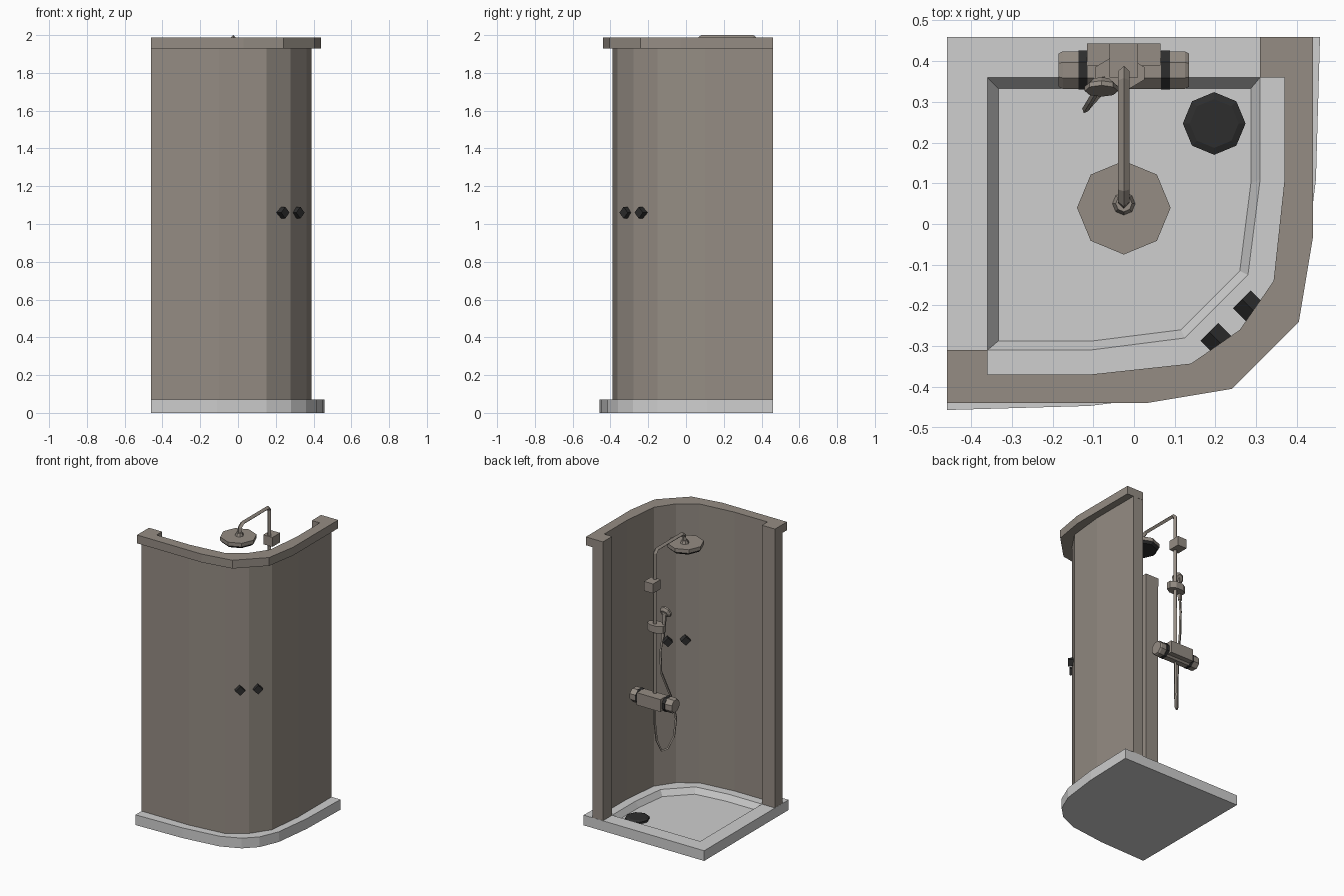
import bpy, bmesh, math
from mathutils import Vector, Matrix

if "Cube" in bpy.data.objects:
    bpy.data.objects.remove(bpy.data.objects["Cube"])


def material(name, color):
    m = bpy.data.materials.new(name)
    m.use_nodes = True
    m.diffuse_color = (*color, 1)
    m.node_tree.nodes["Principled BSDF"].inputs["Base Color"].default_value = (*color, 1)
    return m


METAL = material("warm grey metal", (0.30, 0.265, 0.23))
WHITE = material("white acrylic", (0.62, 0.62, 0.62))
BLACK = material("black trim", (0.027, 0.027, 0.027))


def loft(name, loops, mat, matrix=None):
    """Skin a stack of equal-length point loops and cap both ends."""
    bm = bmesh.new()
    rows = [[bm.verts.new(p) for p in loop] for loop in loops]
    n = len(rows[0])
    for a, b in zip(rows, rows[1:]):
        for i in range(n):
            j = (i + 1) % n
            bm.faces.new((a[i], a[j], b[j], b[i]))
    bm.faces.new(rows[0][::-1])
    bm.faces.new(rows[-1])
    bmesh.ops.recalc_face_normals(bm, faces=bm.faces)
    if matrix:
        bm.transform(matrix)
    mesh = bpy.data.meshes.new(name)
    bm.to_mesh(mesh)
    bm.free()
    mesh.materials.append(mat)
    obj = bpy.data.objects.new(name, mesh)
    bpy.context.collection.objects.link(obj)
    return obj


def at(points, z):
    return [(x, y, z) for x, y in points]


def prism(name, points, z0, z1, mat):
    return loft(name, [at(points, z0), at(points, z1)], mat)


def box(name, x0, x1, y0, y1, z0, z1, mat):
    return prism(name, [(x0, y0), (x1, y0), (x1, y1), (x0, y1)], z0, z1, mat)


def ngon(sides, r, z, turn=0.0):
    return [(r * math.cos(math.tau * (i + turn) / sides),
             r * math.sin(math.tau * (i + turn) / sides), z) for i in range(sides)]


def flip(points):
    """Reflect across the diagonal of the corner enclosure."""
    return [(-y, -x) for x, y in points]


def both(half):
    """Complete a half outline across the diagonal, sharing any middle point."""
    other = flip(half)[::-1]
    return half + (other[1:] if other[0] == half[-1] else other)


def wall_outline(outer, inner):
    return both(outer) + both(inner)[::-1]


def tube(name, points, radius, mat):
    cu = bpy.data.curves.new(name, "CURVE")
    cu.dimensions = "3D"
    cu.bevel_depth = radius
    cu.bevel_resolution = 0
    cu.use_fill_caps = True
    sp = cu.splines.new("POLY")
    sp.points.add(len(points) - 1)
    for p, co in zip(sp.points, points):
        p.co = (*co, 1)
    sp.use_smooth = False
    cu.materials.append(mat)
    bpy.context.collection.objects.link(bpy.data.objects.new(name, cu))


# Tray with a sunken floor
rim = [(-.46, .46)] + both([(.457, .46), (.447, .11), (.415, -.15), (.36, -.28)])
lip = [(-.36, .36)] + both([(.31, .36), (.31, .11), (.28, -.125), (.22, -.185)])
floor = [(-.333, .333)] + both([(.287, .333), (.287, .1), (.26, -.115), (.205, -.17)])
loft("shower_tray", [at(rim, 0), at(rim, .07), at(lip, .07), at(floor, .03)], WHITE)
loft("drain_cover", [ngon(8, .077, .03), ngon(8, .077, .043), ngon(8, .06, .05)],
     BLACK, Matrix.Translation((.197, .247, 0)))

# Curved wall panels, top rail and end posts
inner = [(.37, .11), (.343, -.14), (.26, -.26)]
prism("wall_panels", wall_outline(
    [(.39, .46), (.39, .1), (.363, -.15), (.277, -.277)], [(.37, .46)] + inner), .07, 1.94, METAL)
prism("top_rail", wall_outline(
    [(.31, .46), (.44, .46), (.44, -.03), (.405, -.24)],
    [(.31, .36), (.37, .36)] + inner), 1.93, 1.987, METAL)
post = [(.31, .36), (.385, .36), (.385, .459), (.31, .459)]
prism("back_post", post, .07, 1.935, METAL)
prism("front_post", flip(post), .07, 1.935, METAL)

# Door knobs running through the panels
axis = Vector((1, -1, 0)).normalized()
for side, (x, y) in (("right", (.24, -.32)), ("left", (.32, -.24))):
    spin = Matrix((Vector((0, 0, 1)), axis.cross(Vector((0, 0, 1))), axis)).transposed().to_4x4()
    loft("door_knob_" + side, [ngon(4, .031, -.078), ngon(4, .031, .015)], BLACK,
         Matrix.Translation((x, y, 1.06)) @ spin)

# Riser pole, overhead arm and rain head
X, Y = -.025, .375
tube("riser_and_arm", [(X, Y, .95), (X, Y, 1.965), (X, Y - .022, 1.986), (X, .085, 1.986),
                       (X, .055, 1.965), (X, .05, 1.91)], .0145, METAL)
head = loft("rain_head", [ngon(8, .115, 1.88 + .035), ngon(8, .115, 1.89), ngon(8, .1, 1.875)],
            METAL, Matrix.Translation((X, .04, 0)))
head.data.materials.append(BLACK)
for f in head.data.polygons:
    f.material_index = int(f.normal.z < -.2)
loft("arm_collar", [ngon(8, .03, 1.91), ngon(8, .02, 1.935)], METAL,
     Matrix.Translation((X, .05, 0)))
box("wall_bracket", X - .035, X + .035, .36, .443, 1.725, 1.79, METAL)

# Mixer body with black bands and a wall plate
along_x = Matrix.Translation((0, .378, .96)) @ Matrix.Rotation(math.pi / 2, 4, "Y")
loft("mixer_body", [ngon(8, r, x, .5) for r, x in
                    ((.044, -.185), (.05, -.175), (.05, .125), (.044, .135))], METAL, along_x)
for side, x in (("right", -.125), ("left", .077)):
    loft("mixer_band_" + side, [ngon(8, .052, x - .011, .5), ngon(8, .052, x + .011, .5)],
         BLACK, along_x)
box("mixer_wall_plate", X - .09, X + .09, .39, .443, .925, 1.01, METAL)

# Slider, hand shower and hose
loft("slider", [ngon(8, .066, -.024, .5), ngon(8, .066, .024, .5)], METAL,
     Matrix.Translation((X - .01, .37, 1.46)) @ Matrix.Diagonal((1, .6, 1, 1)))
tube("hand_shower_handle", [(-.075, .36, 1.39), (-.08, .352, 1.47), (-.08, .345, 1.56)],
     .013, METAL)
loft("hand_shower_head", [ngon(8, .025, -.015), ngon(8, .041, 0), ngon(8, .041, .012)], METAL,
     Matrix.Translation((-.08, .338, 1.56)) @ Matrix.Rotation(math.radians(70), 4, "X"))
tube("hose", [(-.075, .36, 1.4), (-.068, .375, 1.3), (-.07, .37, 1.16), (-.09, .33, 1.04),
              (-.108, .3, .95), (-.12, .28, .82), (-.112, .29, .7), (-.085, .32, .62),
              (-.055, .345, .605), (-.032, .365, .68), (X, Y, .8), (X, Y, .94)], .008, METAL)
